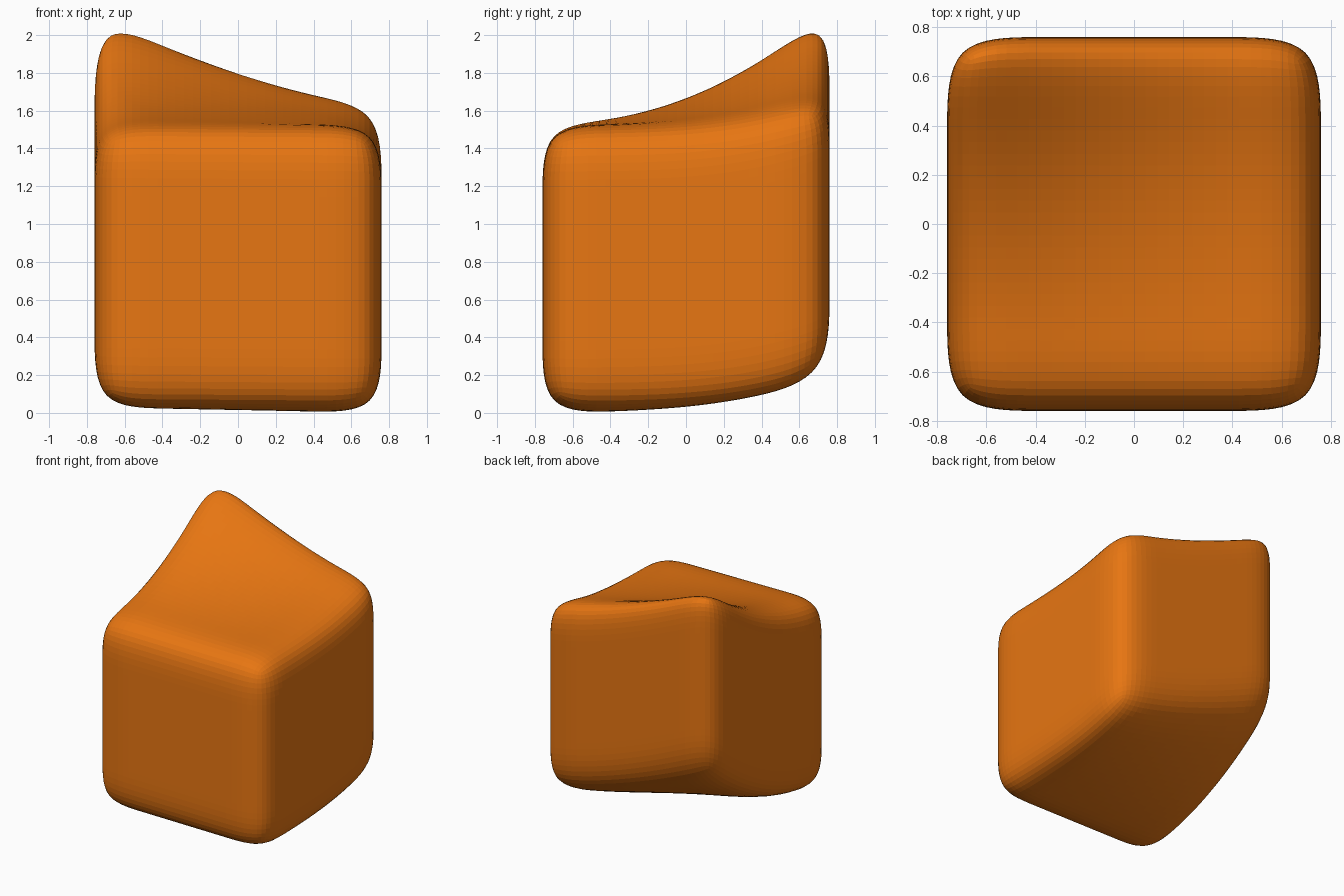
import bpy
import bmesh

HALF = 0.76          # half the width of the block
SIZE = 2 * HALF

cube = bpy.data.objects.get("Cube")
if cube:
    bpy.data.objects.remove(cube, do_unlink=True)


def lift(x, y):
    """Upward shear of the block, strongest at the back right corner."""
    u = max(0.0, (HALF - x) / SIZE)
    v = max(0.0, (y + HALF) / SIZE)
    return 0.69 * v ** 2 * u ** 1.35 + 0.18 * v ** 3.5 * (1 - u) + 0.01 * u


# Orange material
orange = bpy.data.materials.new("orange")
orange.use_nodes = True
colour = (0.8, 0.18, 0.006, 1)
orange.diffuse_color = colour
orange.node_tree.nodes["Principled BSDF"].inputs["Base Color"].default_value = colour

# Cage: a cube cut in quarters, rounded by subdivision
bm = bmesh.new()
bmesh.ops.create_cube(bm, size=SIZE)
bmesh.ops.subdivide_edges(bm, edges=bm.edges[:], cuts=3, use_grid_fill=True)
cage = bpy.data.meshes.new("soft_block_cage")
bm.to_mesh(cage)
bm.free()
block = bpy.data.objects.new("soft_block", cage)
bpy.context.collection.objects.link(block)
rounding = block.modifiers.new("rounding", "SUBSURF")
rounding.levels = rounding.render_levels = 3

# Bake the rounding, then pull the back corner upward
depsgraph = bpy.context.evaluated_depsgraph_get()
mesh = bpy.data.meshes.new_from_object(block.evaluated_get(depsgraph))
block.modifiers.clear()
block.data = mesh
bpy.data.meshes.remove(cage)
for vert in mesh.vertices:
    vert.co.z += HALF + lift(vert.co.x, vert.co.y)
mesh.materials.append(orange)
mesh.shade_flat()
